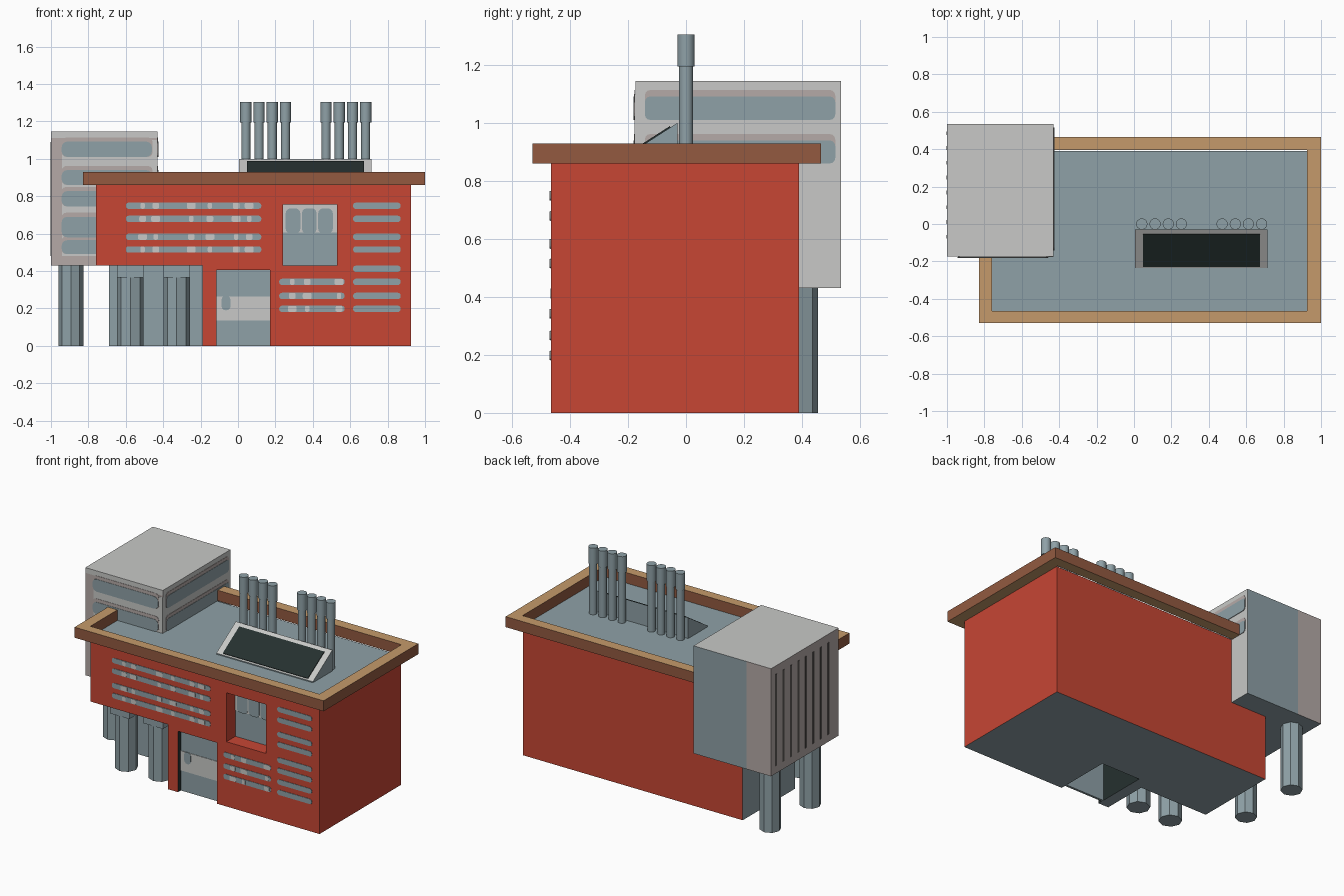
import bpy, bmesh, math
from mathutils import Vector

if "Cube" in bpy.data.objects:
    bpy.data.objects.remove(bpy.data.objects["Cube"])


def material(name, hexcode):
    rgb = [int(hexcode[i:i + 2], 16) / 255 for i in (0, 2, 4)]
    lin = [c / 12.92 if c < 0.04045 else ((c + 0.055) / 1.055) ** 2.4 for c in rgb]
    m = bpy.data.materials.new(name)
    m.diffuse_color = (*lin, 1)
    m.use_nodes = True
    m.node_tree.nodes["Principled BSDF"].inputs["Base Color"].default_value = m.diffuse_color
    return m


RED = material("brick_red", "C74634")
BLUE = material("blue_grey", "8FA1A7")
LIGHT = material("light_grey", "C8C9C7")
WARM = material("warm_grey", "B5AAA7")
BROWN = material("trim_brown", "935A40")
TAN = material("trim_tan", "C59A6B")
DARK = material("dark_glass", "25302F")
SLIT = material("slit_grey", "5A5654")


def finish(name, bm, mat):
    bmesh.ops.recalc_face_normals(bm, faces=bm.faces)
    me = bpy.data.meshes.new(name)
    bm.to_mesh(me)
    bm.free()
    ob = bpy.data.objects.new(name, me)
    bpy.context.collection.objects.link(ob)
    if mat:
        me.materials.append(mat)
    return ob


def box(name, x0, x1, y0, y1, z0, z1, mat=None, cuts=()):
    bm = bmesh.new()
    bmesh.ops.create_cube(bm, size=1)
    for v in bm.verts:
        v.co = Vector(((x0 + x1) / 2 + v.co.x * (x1 - x0),
                       (y0 + y1) / 2 + v.co.y * (y1 - y0),
                       (z0 + z1) / 2 + v.co.z * (z1 - z0)))
    for co, no in cuts:
        bmesh.ops.bisect_plane(bm, geom=bm.verts[:] + bm.edges[:] + bm.faces[:],
                               plane_co=co, plane_no=no)
    return finish(name, bm, mat)


def cut(ob, *cutters):
    for c in cutters:
        mod = ob.modifiers.new("cut", 'BOOLEAN')
        mod.operation, mod.solver, mod.object = 'DIFFERENCE', 'EXACT', c
        bpy.context.view_layer.objects.active = ob
        bpy.ops.object.modifier_apply(modifier=mod.name)
        bpy.data.objects.remove(c)


def paint(ob, rule):
    mats = []
    for p in ob.data.polygons:
        m = rule(p.center, p.normal)
        if m not in mats:
            mats.append(m)
    ob.data.materials.clear()
    for m in mats:
        ob.data.materials.append(m)
    for p in ob.data.polygons:
        p.material_index = mats.index(rule(p.center, p.normal))


def capsule(name, axis, at, u0, u1, z0, z1, mat, thick=0.004, r=None):
    """Thin plate with rounded corners, on a front ('y') or right ('x') wall."""
    r = min((z1 - z0), (u1 - u0)) * 0.45 if r is None else r
    bm = bmesh.new()
    vs = []
    for cu, cz, a0 in ((u1 - r, z1 - r, 0), (u0 + r, z1 - r, 90),
                       (u0 + r, z0 + r, 180), (u1 - r, z0 + r, 270)):
        for a in (0, 30, 60, 90):
            t = math.radians(a0 + a)
            u, z = cu + r * math.cos(t), cz + r * math.sin(t)
            vs.append(bm.verts.new((u, at, z) if axis == 'y' else (at, u, z)))
    f = bm.faces.new(vs)
    ext = bmesh.ops.extrude_face_region(bm, geom=[f])
    move = Vector((0, -thick, 0)) if axis == 'y' else Vector((thick, 0, 0))
    bmesh.ops.translate(bm, vec=move, verts=[g for g in ext["geom"] if isinstance(g, bmesh.types.BMVert)])
    return finish(name, bm, mat)


def tube(name, x, y, z0, z1, r, sides, mat):
    bm = bmesh.new()
    bmesh.ops.create_cone(bm, cap_ends=True, segments=sides, radius1=r, radius2=r, depth=z1 - z0)
    bmesh.ops.translate(bm, vec=(x, y, (z0 + z1) / 2), verts=bm.verts)
    return finish(name, bm, mat)


# main building with porch notch, doorway and window cut out
body = box("main_building", -0.76, 0.925, -0.465, 0.39, 0, 0.86)
cut(body,
    box("c1", -0.9, -0.69, -0.7, 0.7, -0.1, 0.43),
    box("c2", -0.9, -0.19, -0.7, -0.16, -0.1, 0.43),
    box("c3", -0.115, 0.17, -0.7, -0.09, -0.1, 0.405),
    box("c4", 0.24, 0.53, -0.7, -0.37, 0.43, 0.755))


def body_rule(c, n):
    if -0.12 < c.x < 0.175 and -0.46 < c.y < -0.08 and 0.01 < c.z < 0.42:
        return DARK                                   # hollow behind the door
    if 0.23 < c.x < 0.54 and -0.464 < c.y < -0.3 and 0.42 < c.z < 0.76:
        return BLUE if n.y < -0.5 else RED            # window pane and reveal
    if abs(n.z) > 0.5:
        return BLUE                                   # roof and undersides
    if c.z < 0.43 and ((n.y < -0.5 and c.y > -0.3) or (n.x < -0.5 and c.x < -0.6)):
        return BLUE                                   # porch walls
    return RED


paint(body, body_rule)

# door with light band and drip
box("door", -0.115, 0.17, -0.435, -0.42, 0, 0.405, BLUE)
box("door_band", -0.115, 0.17, -0.438, -0.434, 0.135, 0.265, LIGHT)
capsule("door_drip", 'y', -0.438, -0.088, -0.04, 0.19, 0.268, BLUE, 0.002)

# window blind with three rounded lights
box("window_blind", 0.24, 0.53, -0.374, -0.369, 0.605, 0.755, LIGHT)
for i in range(3):
    u = 0.255 + i * 0.087
    capsule(f"window_light_{i}", 'y', -0.374, u, u + 0.078, 0.60, 0.735, BLUE, 0.003, 0.025)

# vent slots on the front wall, some with pale dabs
ROWS = (0.749, 0.679, 0.583, 0.515, 0.412, 0.342, 0.267, 0.198)
GROUPS = (("left", -0.60, 0.125, ROWS[:4], (-0.51, -0.44, -0.25, -0.15, -0.01, 0.06)),
          ("middle", 0.22, 0.57, ROWS[5:], (0.29, 0.37, 0.54)),
          ("right", 0.615, 0.87, ROWS, ()))
for side, u0, u1, rows, dabs in GROUPS:
    for i, z in enumerate(rows):
        capsule(f"{side}_slot_{i}", 'y', -0.465, u0, u1, z - 0.017, z + 0.017, BLUE, 0.003)
        for j, u in enumerate(dabs):
            w = 0.012 + 0.006 * ((i + j) % 3)
            capsule(f"{side}_slot_dab_{i}_{j}", 'y', -0.468, u - w, u + w,
                    z - 0.016, z + 0.016, LIGHT, 0.002, 0.008)

# roof parapet
parapet = box("roof_parapet", -0.83, 1.0, -0.53, 0.465, 0.86, 0.93)
cut(parapet, box("c5", -0.76, 0.925, -0.465, 0.395, 0.5, 1.2))
paint(parapet, lambda c, n: TAN if abs(n.z) > 0.5 else BROWN)

# side plant box
plant = box("plant_box", -1.0, -0.43, -0.175, 0.535, 0.43, 1.145,
            cuts=(((-0.82, 0, 0), (1, 0, 0)), ((0, 0, 1.11), (0, 0, 1))))


def plant_rule(c, n):
    if n.z < -0.5:
        return BLUE
    if n.z > 0.5 or n.x > 0.5:
        return LIGHT
    if n.y > 0.5:
        return WARM if c.x < -0.82 else BLUE
    if n.y < -0.5:
        return LIGHT if c.z > 1.11 else WARM
    return WARM


paint(plant, plant_rule)
box("plant_front_panel", -0.94, -0.43, -0.177, -0.174, 0.48, 1.10, LIGHT)
for i, (z0, z1) in enumerate(((1.01, 1.092), (0.86, 0.94), (0.745, 0.828), (0.58, 0.69), (0.49, 0.565))):
    capsule(f"plant_front_shade_{i}", 'y', -0.177, -0.943, -0.457, z0, z1 + 0.022, WARM, 0.002, 0.025)
    capsule(f"plant_front_stripe_{i}", 'y', -0.179, -0.943, -0.46, z0, z1, BLUE, 0.002, 0.03)
    if i < 2:
        capsule(f"plant_side_shade_{i}", 'x', -0.43, -0.142, 0.515, z0, z1 + 0.022, WARM, 0.002, 0.02)
        capsule(f"plant_side_stripe_{i}", 'x', -0.428, -0.142, 0.515, z0, z1, BLUE, 0.002, 0.02)
for i in range(8):
    y = 0.485 - i * 0.079
    box(f"plant_slit_{i}", -1.0, -0.997, y - 0.01, y + 0.01, 0.48, 1.09, SLIT).location.x = -0.002

# octagonal columns and porch beams
for i, y in enumerate((0.39, -0.03)):
    tube(f"plant_column_{i}", -0.893, y, 0, 0.43, 0.066, 8, BLUE)
for i, x in enumerate((-0.575, -0.328)):
    tube(f"porch_column_{i}", x, -0.35, 0, 0.365, 0.071, 8, BLUE)
    box(f"porch_beam_{i}", x - 0.071, x + 0.071, -0.421, -0.16, 0.365, 0.43, BLUE)

# sloping roof panel
bm = bmesh.new()
PROFILE = ((-0.235, 0.861), (-0.03, 0.861), (-0.03, 1.0), (-0.235, 0.868))
ends = [[bm.verts.new((x, y, z)) for y, z in PROFILE] for x in (0.005, 0.715)]
bm.faces.new(ends[0])
bm.faces.new(ends[1])
for i in range(4):
    j = (i + 1) % 4
    bm.faces.new((ends[0][i], ends[0][j], ends[1][j], ends[1][i]))
wedge = finish("panel_wedge", bm, None)
paint(wedge, lambda c, n: LIGHT if n.z > 0.5 and n.y < -0.1 else BLUE)

slope = math.atan2(0.132, 0.205)
glass = box("panel_glass", -0.3125, 0.3125, -0.103, 0.103, 0, 0.005, DARK)
glass.rotation_euler.x = slope
glass.location = (0.361, -0.14, 0.929)

# two rows of chimney pipes with wider tops
for i, x in enumerate([b + k * 0.0705 for b in (0.042, 0.471) for k in range(4)]):
    for part, z0, z1, r in (("pipe", 0.86, 1.195, 0.0245), ("pipe_cap", 1.195, 1.305, 0.03)):
        ob = tube(f"{part}_{i}", x, 0, z0, z1, r, 16, BLUE)
        bpy.context.view_layer.objects.active = ob
        bpy.ops.object.select_all(action='DESELECT')
        ob.select_set(True)
        bpy.ops.object.shade_smooth_by_angle()
